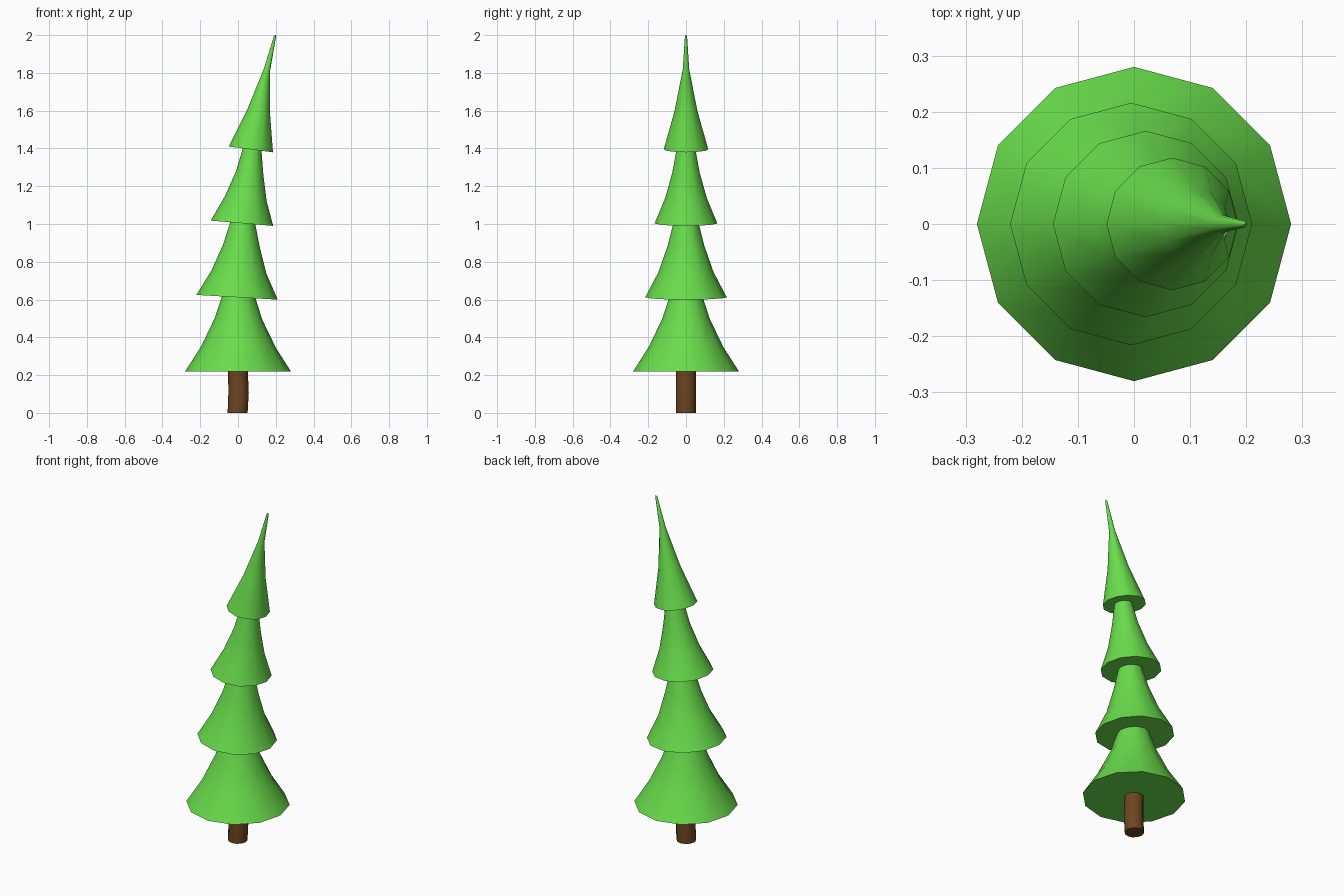
import bpy, bmesh
from math import sin, cos, pi, radians

if "Cube" in bpy.data.objects:
    bpy.data.objects.remove(bpy.data.objects["Cube"])

SIDES = 12


def material(name, color):
    m = bpy.data.materials.new(name)
    m.diffuse_color = (*color, 1)
    m.use_nodes = True
    m.node_tree.nodes["Principled BSDF"].inputs["Base Color"].default_value = m.diffuse_color
    return m


def bent_loft(name, rings, mat):
    """Capped loft through tilted rings: (centre x, centre z, radius, tilt)."""
    bm = bmesh.new()
    loops = []
    for cx, cz, r, tilt in rings:
        loop = []
        for i in range(SIDES):
            a = 2 * pi * i / SIDES
            u = r * cos(a)
            loop.append(bm.verts.new((cx + u * cos(tilt), r * sin(a), cz - u * sin(tilt))))
        loops.append(loop)
    for lo, hi in zip(loops, loops[1:]):
        for i in range(SIDES):
            j = (i + 1) % SIDES
            bm.faces.new((lo[i], lo[j], hi[j], hi[i]))
    bm.faces.new(loops[0][::-1])
    bm.faces.new(loops[-1])
    bmesh.ops.recalc_face_normals(bm, faces=bm.faces)
    me = bpy.data.meshes.new(name)
    bm.to_mesh(me)
    bm.free()
    ob = bpy.data.objects.new(name, me)
    bpy.context.collection.objects.link(ob)
    me.materials.append(mat)
    bpy.ops.object.select_all(action='DESELECT')
    ob.select_set(True)
    bpy.context.view_layer.objects.active = ob
    bpy.ops.object.shade_smooth_by_angle(angle=radians(45))
    return ob


green = material("needles_green", (0.14, 0.72, 0.07))
brown = material("bark_brown", (0.155, 0.06, 0.015))

# trunk, slightly bowed
bent_loft("trunk", [(-0.002, 0.0, 0.053, 0), (0.003, 0.11, 0.054, 0),
                    (-0.001, 0.24, 0.052, 0)], brown)

# four flared foliage tiers, leaning more towards the tip
tiers = [
    [(0.0, 0.22, 0.28, 0), (0.003, 0.35, 0.197, 0.02),
     (0.003, 0.50, 0.125, 0.04), (0.004, 0.64, 0.08, 0.06)],
    [(-0.005, 0.612, 0.216, 0.058), (0.005, 0.745, 0.146, 0.06),
     (0.018, 0.882, 0.098, 0.075), (0.027, 1.03, 0.06, 0.09)],
    [(0.021, 1.004, 0.166, 0.085), (0.041, 1.135, 0.111, 0.11),
     (0.062, 1.27, 0.073, 0.14), (0.078, 1.42, 0.045, 0.15)],
    [(0.068, 1.395, 0.118, 0.13), (0.11, 1.60, 0.06, 0.17),
     (0.154, 1.82, 0.017, 0.22), (0.195, 1.99, 0.006, 0.25), (0.199, 2.0, 0.001, 0.25)],
]
for n, rings in enumerate(tiers, 1):
    bent_loft(f"foliage_tier_{n}", rings, green)
